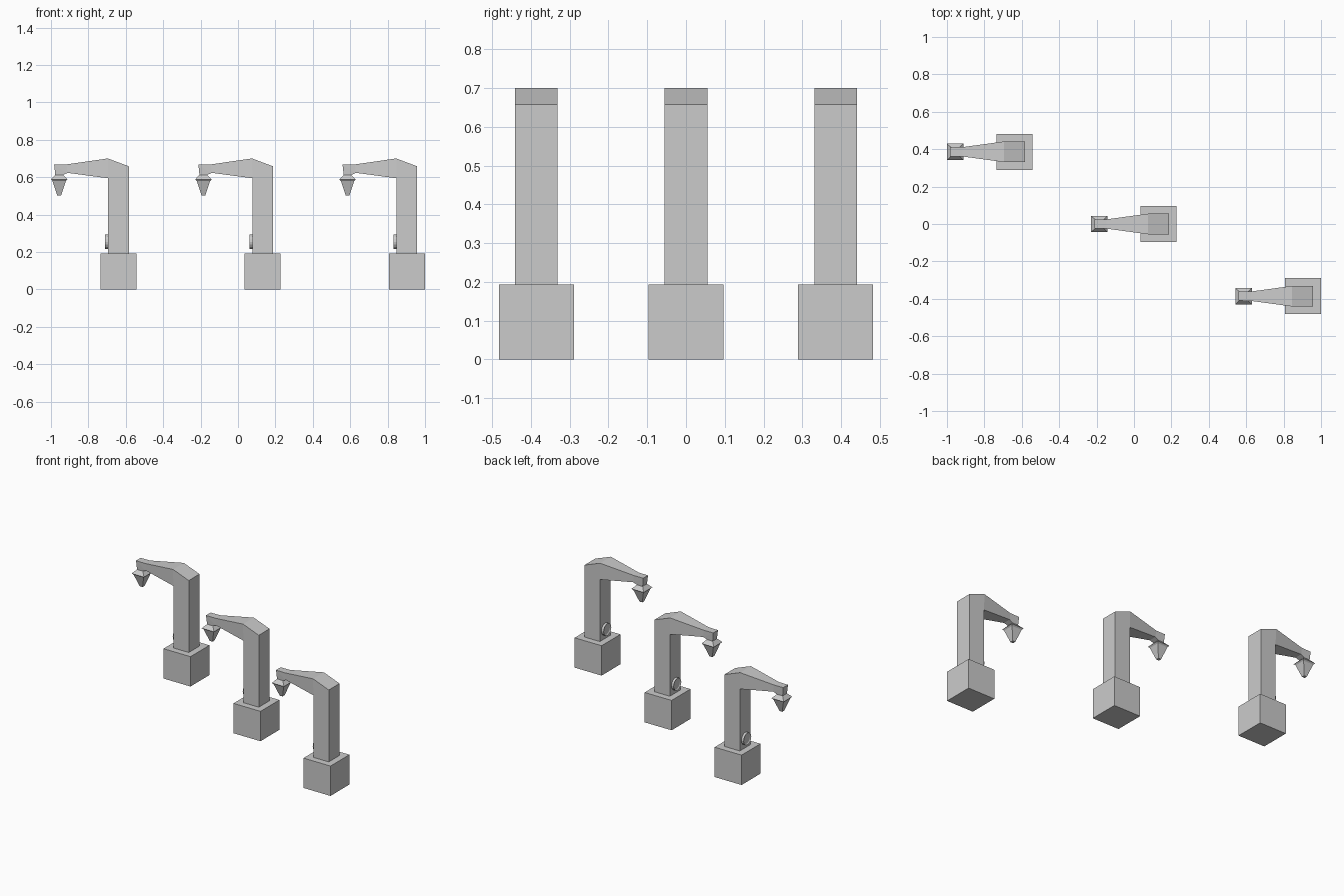
import bpy, bmesh, math
from mathutils import Matrix

if "Cube" in bpy.data.objects:
    bpy.data.objects.remove(bpy.data.objects["Cube"])


def finish(bm, name, loc):
    bmesh.ops.remove_doubles(bm, verts=bm.verts, dist=1e-5)
    bmesh.ops.recalc_face_normals(bm, faces=bm.faces)
    mesh = bpy.data.meshes.new(name)
    bm.to_mesh(mesh)
    bm.free()
    obj = bpy.data.objects.new(name, mesh)
    obj.location = loc
    bpy.context.collection.objects.link(obj)


def loft(name, sections, loc):
    """Each section: inner (x, z), outer (x, z), half width in y."""
    bm = bmesh.new()
    rings = []
    for (xi, zi), (xo, zo), w in sections:
        pts = [(xi, -w, zi), (xo, -w, zo), (xo, w, zo), (xi, w, zi)]
        rings.append([bm.verts.new(p) for p in pts])
    for a, b in zip(rings, rings[1:]):
        for i in range(4):
            j = (i + 1) % 4
            bm.faces.new((a[i], a[j], b[j], b[i]))
    bm.faces.new(rings[0])
    bm.faces.new(rings[-1])
    finish(bm, name, loc)


def pedestal(name, size, loc):
    bm = bmesh.new()
    bmesh.ops.create_cube(bm, size=size, matrix=Matrix.Translation((0, 0, size / 2)))
    finish(bm, name, loc)


def dial(name, loc):
    # round plate on the post with a recessed centre
    bm = bmesh.new()
    m = Matrix.Translation((-0.062, 0, 0.254)) @ Matrix.Rotation(-math.pi / 2, 4, 'Y')
    bmesh.ops.create_cone(bm, cap_ends=True, segments=16, radius1=0.039,
                          radius2=0.039, depth=0.018, matrix=m)
    cap = min(bm.faces, key=lambda f: f.calc_center_median().x)
    bmesh.ops.inset_region(bm, faces=[cap], thickness=0.008)
    bmesh.ops.translate(bm, verts=cap.verts, vec=(0.005, 0, 0))
    finish(bm, name, loc)


# post, elbow and tapering arm ending in a pinched neck
NECK = ((-0.297, 0.612), (-0.338, 0.612), 0.022)
ARM = [
    ((-0.055, 0.193), (0.055, 0.193), 0.055),
    ((-0.055, 0.594), (0.055, 0.658), 0.055),
    ((-0.055, 0.594), (-0.057, 0.70), 0.055),
    ((-0.272, 0.623), (-0.278, 0.668), 0.025),
    ((-0.276, 0.621), (-0.344, 0.668), 0.024),
    NECK,
]
# flared lamp head narrowing to a blunt point
HEAD = [NECK] + [((-0.317 + r, z), (-0.317 - r, z), r)
                 for r, z in ((0.044, 0.588), (0.036, 0.58), (0.010, 0.502))]

for k in (-1, 0, 1):
    loc = (0.132 + 0.771 * k, -0.386 * k, 0)
    pedestal("pedestal", 0.193, loc)
    loft("post_and_arm", ARM, loc)
    loft("lamp_head", HEAD, loc)
    dial("dial", loc)
